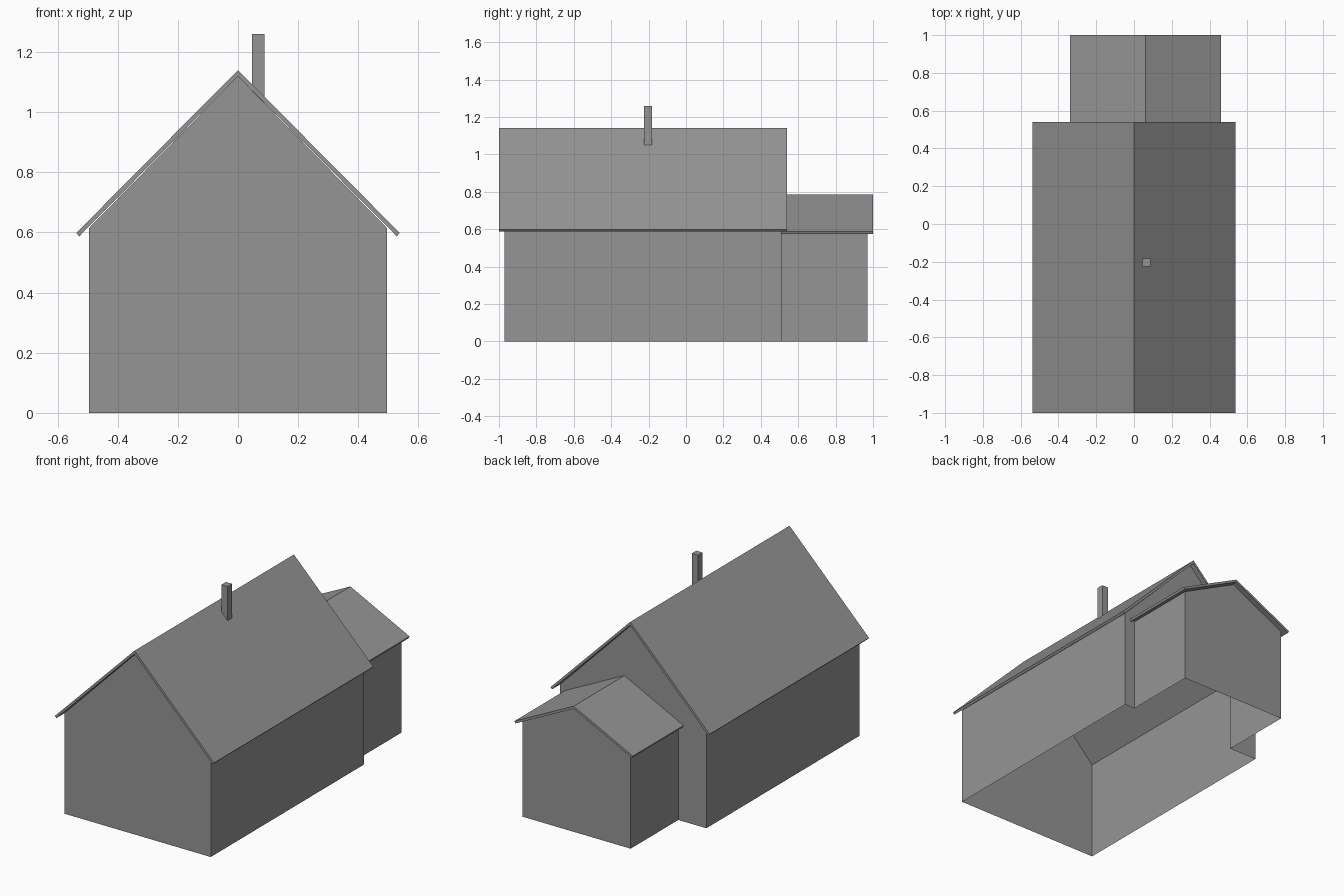
import bpy

if "Cube" in bpy.data.objects:
    bpy.data.objects.remove(bpy.data.objects["Cube"], do_unlink=True)

# One plain grey for the whole building
GREY = (0.30, 0.30, 0.30, 1.0)
grey = bpy.data.materials.new("plain grey")
grey.use_nodes = True
grey.diffuse_color = GREY
grey.node_tree.nodes["Principled BSDF"].inputs["Base Color"].default_value = GREY


def make_object(name, verts, faces):
    mesh = bpy.data.meshes.new(name)
    mesh.from_pydata(verts, [], faces)
    mesh.materials.append(grey)
    obj = bpy.data.objects.new(name, mesh)
    bpy.context.collection.objects.link(obj)
    return obj


def prism(name, profile, y0, y1):
    """Closed solid: an anticlockwise x-z profile swept along y."""
    n = len(profile)
    verts = [(x, y, z) for y in (y0, y1) for x, z in profile]
    faces = [tuple(range(n)), tuple(reversed(range(n, 2 * n)))]
    faces += [(i, i + n, (i + 1) % n + n, (i + 1) % n) for i in range(n)]
    return make_object(name, verts, faces)


def gable(cx, half, eave, ridge):
    """House-end outline, from the right foot up over the ridge."""
    return [(cx + half, 0), (cx + half, eave), (cx, ridge),
            (cx - half, eave), (cx - half, 0)]


def wall(name, outline, y, back=False):
    """Flat wall sheet in the x-z plane, facing front or back."""
    order = range(len(outline))
    return make_object(name, [(x, y, z) for x, z in outline],
                       [tuple(reversed(order)) if back else tuple(order)])


def side_wall(name, x, y0, y1, height):
    """Flat wall sheet along y, facing away from the middle."""
    ys = (y0, y1) if x > 0 else (y1, y0)
    return make_object(name, [(x, ys[0], 0), (x, ys[1], 0),
                              (x, ys[1], height), (x, ys[0], height)],
                       [(0, 1, 2, 3)])


def roof(name, cx, top, tip, low, under, y0, y1):
    """Thin chevron slab: ridge top, outer tip, lower tip, ridge underside."""
    profile = [(cx, top), (cx - tip[0], tip[1]), (cx - low[0], low[1]),
               (cx, under), (cx + low[0], low[1]), (cx + tip[0], tip[1])]
    return prism(name, profile, y0, y1)


FRONT, JOIN, BACK = -0.97, 0.51, 0.97
HALL, HALL_EAVE = 0.495, 0.615
ANNEX_X, ANNEX, ANNEX_EAVE = 0.06, 0.365, 0.583

hall_outline = gable(0, HALL, HALL_EAVE, 1.119)
annex_outline = gable(ANNEX_X, ANNEX, ANNEX_EAVE, 0.765)

# Open-bottomed shell; the back gable is open to the annex
wall("hall_front_wall", hall_outline, FRONT)
wall("hall_back_wall", hall_outline + annex_outline[::-1], JOIN, back=True)
wall("annex_back_wall", annex_outline, BACK, back=True)
for side, s in (("left", 1), ("right", -1)):
    side_wall(f"hall_{side}_wall", s * HALL, FRONT, JOIN, HALL_EAVE)
    side_wall(f"annex_{side}_wall", ANNEX_X + s * ANNEX, JOIN, BACK, ANNEX_EAVE)

# Overhanging roof slabs
roof("hall_roof", 0, 1.14, (0.538, 0.598), (0.528, 0.587), 1.12, -1.0, 0.54)
roof("annex_roof", ANNEX_X, 0.785, (0.40, 0.587), (0.394, 0.574), 0.769, JOIN, 1.0)

# Chimney rising through the left slope
prism("chimney", [(0.046, 1.03), (0.088, 1.03), (0.088, 1.26), (0.046, 1.26)],
      -0.225, -0.182)
